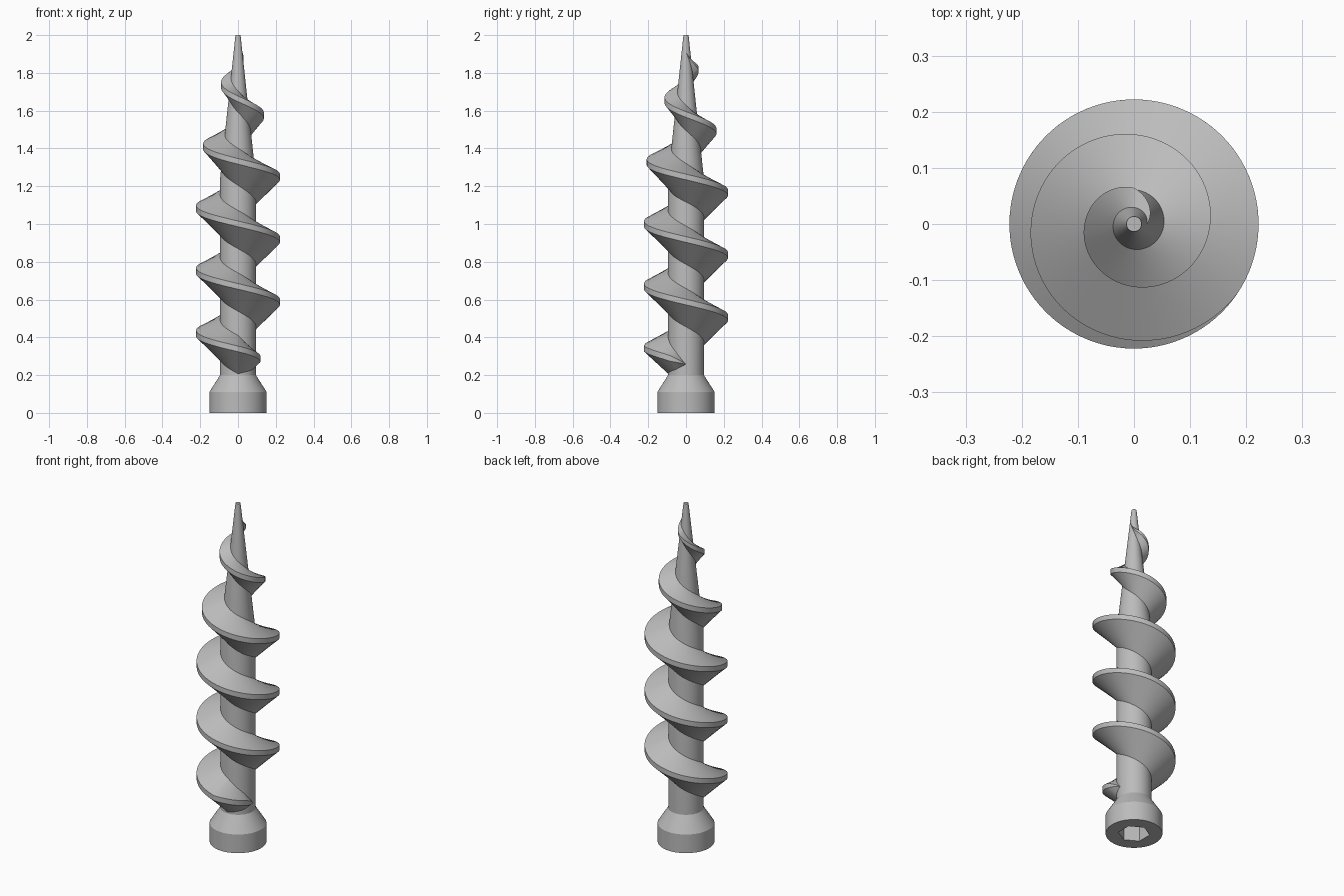
import bpy, bmesh, math
from math import cos, sin, pi, radians

cube = bpy.data.objects.get("Cube")
if cube:
    bpy.data.objects.remove(cube, do_unlink=True)

# Single plain metal colour
metal = bpy.data.materials.new("grey_metal")
metal.use_nodes = True
GREY = (0.5, 0.5, 0.5, 1)
metal.diffuse_color = GREY
metal.node_tree.nodes["Principled BSDF"].inputs["Base Color"].default_value = GREY

SIDES = 96
CORE_R, TIP_R, CONE_Z, TOP_Z = 0.095, 0.0135, 1.24, 2.0
FLIGHT_R = 0.222
PITCH, START_Z, TURNS = 0.331, 0.256, 5


def loft(name, rings, closed_rings=True):
    """Skin a list of equal-length closed sections and cap both ends."""
    bm = bmesh.new()
    rows = [[bm.verts.new(p) for p in ring] for ring in rings]
    n = len(rows[0])
    for a, b in zip(rows, rows[1:]):
        for i in range(n):
            j = (i + 1) % n
            bm.faces.new((a[i], a[j], b[j], b[i]))
    bm.faces.new(rows[0][::-1])
    bm.faces.new(rows[-1])
    bmesh.ops.recalc_face_normals(bm, faces=bm.faces)
    mesh = bpy.data.meshes.new(name)
    bm.to_mesh(mesh)
    bm.free()
    obj = bpy.data.objects.new(name, mesh)
    mesh.materials.append(metal)
    bpy.context.collection.objects.link(obj)
    bpy.ops.object.select_all(action='DESELECT')
    obj.select_set(True)
    bpy.context.view_layer.objects.active = obj
    bpy.ops.object.shade_smooth_by_angle(angle=radians(20))
    return obj


def core_radius(z):
    t = min(max((z - CONE_Z) / (TOP_Z - CONE_Z), 0), 1)
    return CORE_R + (TIP_R - CORE_R) * t


def ring(r, z, hexagon=False):
    """Circle, or a hexagon with corner radius r sampled at the same angles."""
    pts = []
    for i in range(SIDES):
        a = 2 * pi * i / SIDES
        k = r
        if hexagon:
            k = r * cos(pi / 6) / cos((a - pi / 6) % (pi / 3) - pi / 6)
        pts.append((k * cos(a), k * sin(a), z))
    return pts


# Shaft: hex drive socket, head, shoulder, core and tapered tip
loft("shaft", [
    ring(0.085, 0.1, True),
    ring(0.085, 0, True),
    ring(0.152, 0),
    ring(0.152, 0.11),
    ring(CORE_R, 0.2),
    ring(CORE_R, CONE_Z),
    ring(TIP_R, TOP_Z),
])


# Screw flight: a tapered ridge swept along a left-handed helix
def flight_section(turn):
    a = -2 * pi * turn
    z = START_Z + PITCH * turn
    core = core_radius(z)
    outer = min(FLIGHT_R, 0.185 - 0.288 * (z - 1.41))
    ramp = min(1, turn * 4, (TURNS - turn) * 4)
    depth = max(outer - core, 0) * ramp
    half = 0.015 * min(1, depth / 0.05)
    low, high = z - half - depth * 0.93, z + half + depth * 0.45
    profile = [
        (core_radius(low) - 0.002, low),
        (core + depth, z - half),
        (core + depth, z + half),
        (core_radius(high) - 0.002, high),
    ]
    return [(r * cos(a), r * sin(a), h) for r, h in profile]


STEPS = TURNS * SIDES
loft("screw_flight", [flight_section(TURNS * (i + 0.2) / (STEPS + 0.4))
                      for i in range(STEPS + 1)])
